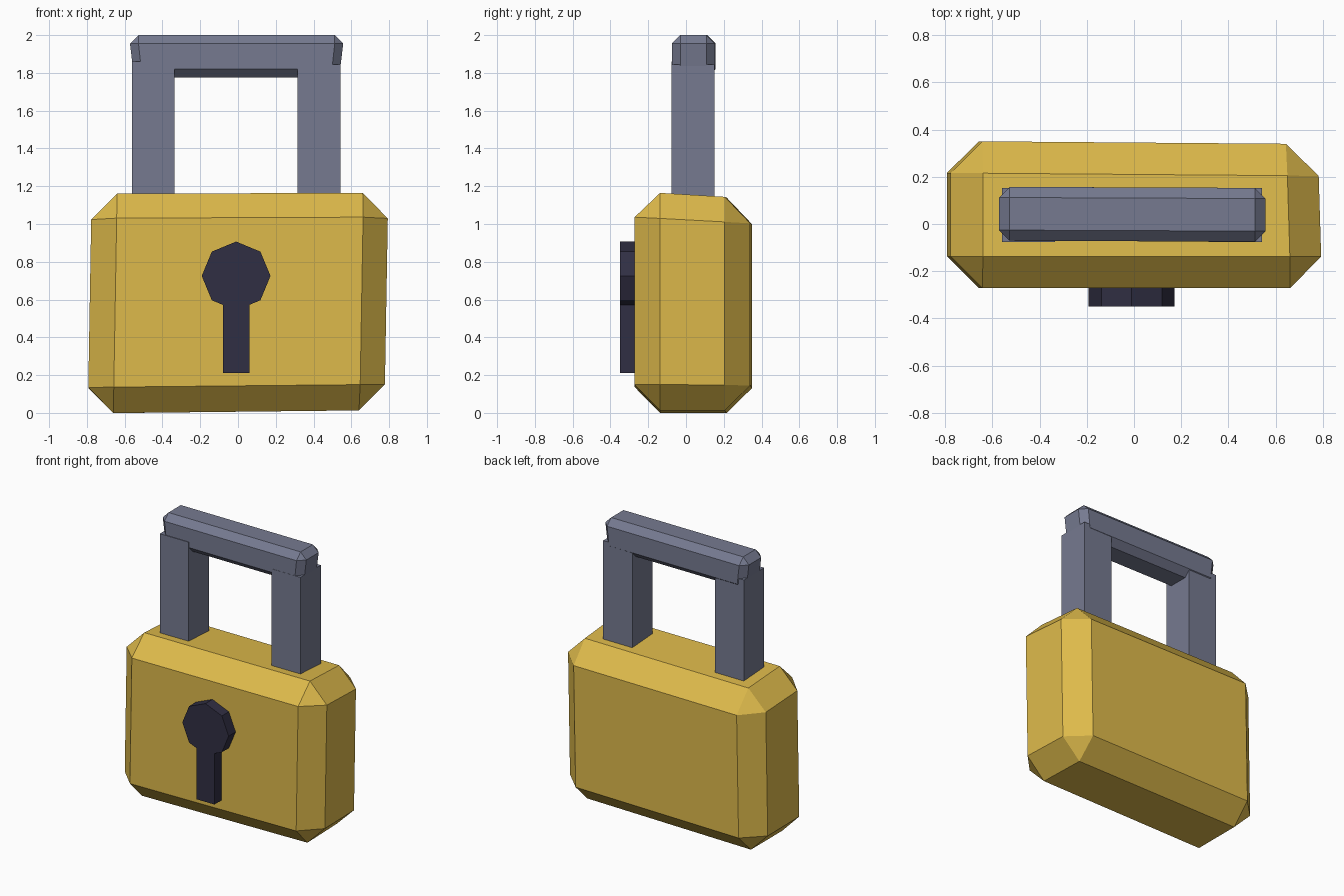
import bpy, bmesh, math
from mathutils import Vector

cube = bpy.data.objects.get("Cube")
if cube:
    bpy.data.objects.remove(cube, do_unlink=True)


def material(name, rgb):
    m = bpy.data.materials.new(name)
    m.use_nodes = True
    m.diffuse_color = (*rgb, 1)
    m.node_tree.nodes["Principled BSDF"].inputs["Base Color"].default_value = (*rgb, 1)
    return m


gold = material("warm gold", (0.73, 0.49, 0.07))
steel = material("blue grey steel", (0.18, 0.195, 0.28))
dark = material("dark navy", (0.03, 0.028, 0.056))


def finish(bm, name, mat):
    bmesh.ops.recalc_face_normals(bm, faces=bm.faces)
    mesh = bpy.data.meshes.new(name)
    bm.to_mesh(mesh)
    bm.free()
    mesh.materials.append(mat)
    obj = bpy.data.objects.new(name, mesh)
    bpy.context.collection.objects.link(obj)
    return obj


def box(name, mat, low, high, chamfer=0, warp=None):
    """Box between two corners, with optional chamfer and hand-made wonkiness."""
    low, high = Vector(low), Vector(high)
    bm = bmesh.new()
    bmesh.ops.create_cube(bm, size=1)
    for v in bm.verts:
        v.co = (low + high) / 2 + v.co * (high - low)
    if chamfer:
        bmesh.ops.bevel(bm, geom=bm.edges[:], offset=chamfer, segments=1,
                        affect='EDGES', profile=0.5)
    if warp:
        for v in bm.verts:
            v.co += Vector(warp(*v.co))
    return finish(bm, name, mat)


# Chamfered lock body, slightly skewed
def skew_body(x, y, z):
    t = z / 1.15
    dx = 0.02 * (t - 0.5) - 0.03 * (y - 0.04) * (x > 0)
    dy = -0.008 * x * (y > 0)
    dz = t * (0.003 * x - 0.06 * (y - 0.04)) + (1 - t) * 0.011 * (x + 0.1)
    return dx, dy, dz


box("lock_body", gold, (-0.785, -0.272, 0.005), (0.78, 0.345, 1.152), 0.135, skew_body)

# Shackle legs
box("shackle_leg_right", steel, (-0.56, -0.076, 1.0), (-0.335, 0.152, 1.86))
box("shackle_leg_left", steel, (0.315, -0.076, 1.0), (0.543, 0.152, 1.845))

# Chamfered crossbar, narrowing towards the bottom
def taper_bar(x, y, z):
    return -0.12 * x / 0.56 * max(0, 1.955 - z), -0.004 * x, 0


box("shackle_bar", steel, (-0.572, -0.073, 1.775), (0.557, 0.155, 2.0), 0.045, taper_bar)

# Keyhole: octagon head flowing into a straight slot
cx, cz, r = -0.01, 0.725, 0.182
outline = [(cx + r * math.cos(math.radians(a)), cz + r * math.sin(math.radians(a)))
           for a in range(-45, 226, 45)]
outline += [(-0.08, 0.572), (-0.08, 0.21), (0.06, 0.21), (0.06, 0.572)]
bm = bmesh.new()
face = bm.faces.new([bm.verts.new((x, -0.35, z)) for x, z in outline])
extruded = bmesh.ops.extrude_face_region(bm, geom=[face], use_keep_orig=True)
for v in extruded["geom"]:
    if isinstance(v, bmesh.types.BMVert):
        v.co.y = -0.26
finish(bm, "keyhole", dark)
